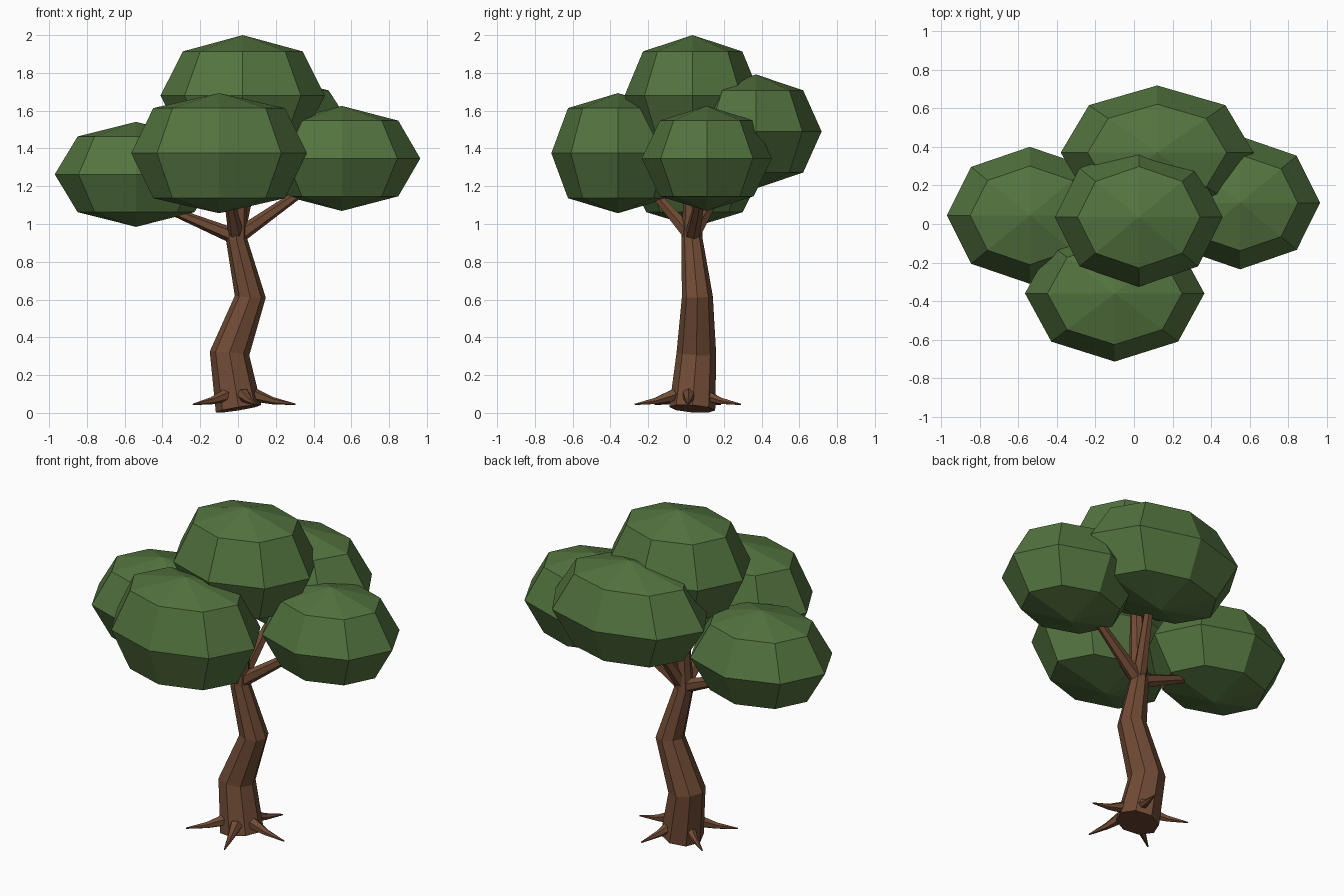
import bpy, bmesh, math
from mathutils import Vector

if "Cube" in bpy.data.objects:
    bpy.data.objects.remove(bpy.data.objects["Cube"])


def material(name, rgb):
    m = bpy.data.materials.new(name)
    m.diffuse_color = (*rgb, 1)
    m.use_nodes = True
    m.node_tree.nodes["Principled BSDF"].inputs["Base Color"].default_value = m.diffuse_color
    return m


BARK = material("brown bark", (0.165, 0.072, 0.036))
LEAF = material("green leaves", (0.088, 0.175, 0.050))


def finish(bm, name, mat):
    bmesh.ops.recalc_face_normals(bm, faces=bm.faces)
    me = bpy.data.meshes.new(name)
    bm.to_mesh(me)
    bm.free()
    me.materials.append(mat)
    bpy.context.collection.objects.link(bpy.data.objects.new(name, me))


def tube(name, path, sides):
    """Flat-faced tapered tube; path holds (x, y, z, radius)."""
    bm = bmesh.new()
    pts = [Vector(p[:3]) for p in path]
    dirs = [(b - a).normalized() for a, b in zip(pts, pts[1:])]
    ref = Vector((1, 0, 0)) if abs(dirs[0].x) < 0.6 else Vector((0, 0, 1))
    rings = []
    for i, p in enumerate(pts):
        t = (dirs[max(i - 1, 0)] + dirs[min(i, len(dirs) - 1)]).normalized()
        u = (ref - t * ref.dot(t)).normalized()
        v = t.cross(u)
        angles = [math.tau * k / sides for k in range(sides)]
        rings.append([bm.verts.new(p + path[i][3] * (u * math.cos(a) + v * math.sin(a)))
                      for a in angles])
    for a, b in zip(rings, rings[1:]):
        for k in range(sides):
            n = (k + 1) % sides
            bm.faces.new((a[k], a[n], b[n], b[k]))
    bm.faces.new(rings[0])
    bm.faces.new(rings[-1])
    finish(bm, name, BARK)


def leaf_clump(name, centre, size, ring=0.72):
    """Eight-sided, four-band squashed ball."""
    bm = bmesh.new()
    bmesh.ops.create_uvsphere(bm, u_segments=8, v_segments=4, radius=1)
    for v in bm.verts:
        if 0.1 < abs(v.co.z) < 0.9:
            v.co *= ring / math.sqrt(0.5)
        v.co = Vector(c + s * q for c, s, q in zip(centre, size, v.co))
    finish(bm, name, LEAF)


# Crooked trunk with its central leader
tube("trunk", [(0.003, 0.033, 0.022, 0.122), (-0.045, 0.055, 0.315, 0.105),
               (0.065, 0.06, 0.615, 0.082), (-0.008, 0.032, 0.92, 0.056),
               (0.01, 0.035, 1.42, 0.035)], 8)

# Branches reaching into the leaf clumps
fork = (-0.008, 0.032, 0.93, 0.042)
for name, tip in {"left_branch": (-0.45, 0.04, 1.11, 0.016),
                  "right_branch": (0.45, 0.10, 1.25, 0.018),
                  "front_branch": (-0.07, -0.25, 1.26, 0.018),
                  "back_branch": (0.10, 0.27, 1.36, 0.022)}.items():
    tube(name, [fork, tip], 6)

# Five pointed roots around the foot
for i in range(5):
    a = math.tau * i / 5
    c, s = math.cos(a), math.sin(a)
    tube(f"root_{i + 1}", [(0.005 + 0.08 * c, 0.015 + 0.08 * s, 0.095, 0.036),
                           (0.005 + 0.18 * c, 0.012 + 0.18 * s, 0.064, 0.019),
                           (0.005 + 0.30 * c, 0.01 + 0.295 * s, 0.045, 0.004)], 6)

# Leaf clumps
leaf_clump("top_leaves", (0.025, 0.035, 1.68), (0.435, 0.36, 0.32), 0.73)
leaf_clump("front_leaves", (-0.10, -0.36, 1.375), (0.465, 0.353, 0.318), 0.75)
leaf_clump("left_leaves", (-0.54, 0.045, 1.263), (0.43, 0.355, 0.278))
leaf_clump("right_leaves", (0.55, 0.11, 1.347), (0.415, 0.345, 0.278))
leaf_clump("back_leaves", (0.12, 0.37, 1.49), (0.50, 0.348, 0.302))
